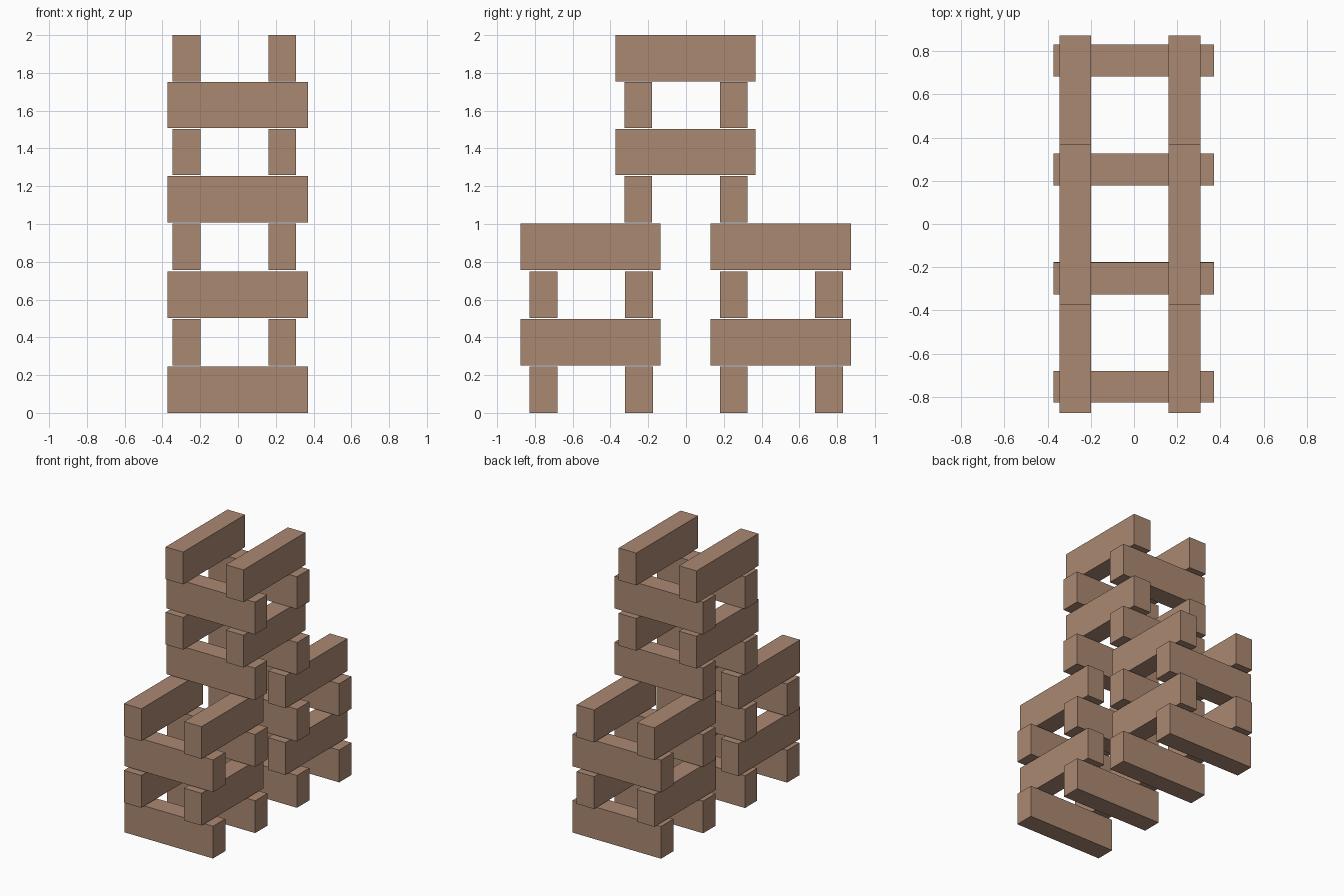
import bpy

if "Cube" in bpy.data.objects:
    bpy.data.objects.remove(bpy.data.objects["Cube"])

W, L, H = 0.147, 0.742, 0.245          # block width, length, height
BOTTOMS = [0.0, 0.251, 0.503, 0.757, 1.009, 1.259, 1.508, 1.755]

wood = bpy.data.materials.new("wood")
wood.diffuse_color = (0.41, 0.25, 0.17, 1)
wood.use_nodes = True
wood.node_tree.nodes["Principled BSDF"].inputs["Base Color"].default_value = wood.diffuse_color


def block(name, x, y, z, size):
    bpy.ops.mesh.primitive_cube_add(size=1, location=(x, y, z + H / 2))
    ob = bpy.context.object
    ob.name = name
    ob.scale = size
    bpy.ops.object.transform_apply(location=False, rotation=False, scale=True)
    ob.data.materials.append(wood)


def stack(name, y, levels):
    """Crossed pairs of blocks, alternating direction at each level."""
    for i in levels:
        for side in (-1, 1):
            if i % 2 == 0:   # blocks running left to right
                block(f"{name}_cross_block", -0.001, y + side * 0.2525, BOTTOMS[i], (L, W, H))
            else:            # blocks running front to back
                block(f"{name}_long_block", -0.019 + side * 0.253, y - 0.003, BOTTOMS[i], (W, L, H))


# Two lower stacks, with one bridging them on top
stack("front_stack", -0.502, range(4))
stack("back_stack", 0.505, range(4))
stack("top_stack", 0.0, range(4, 8))
